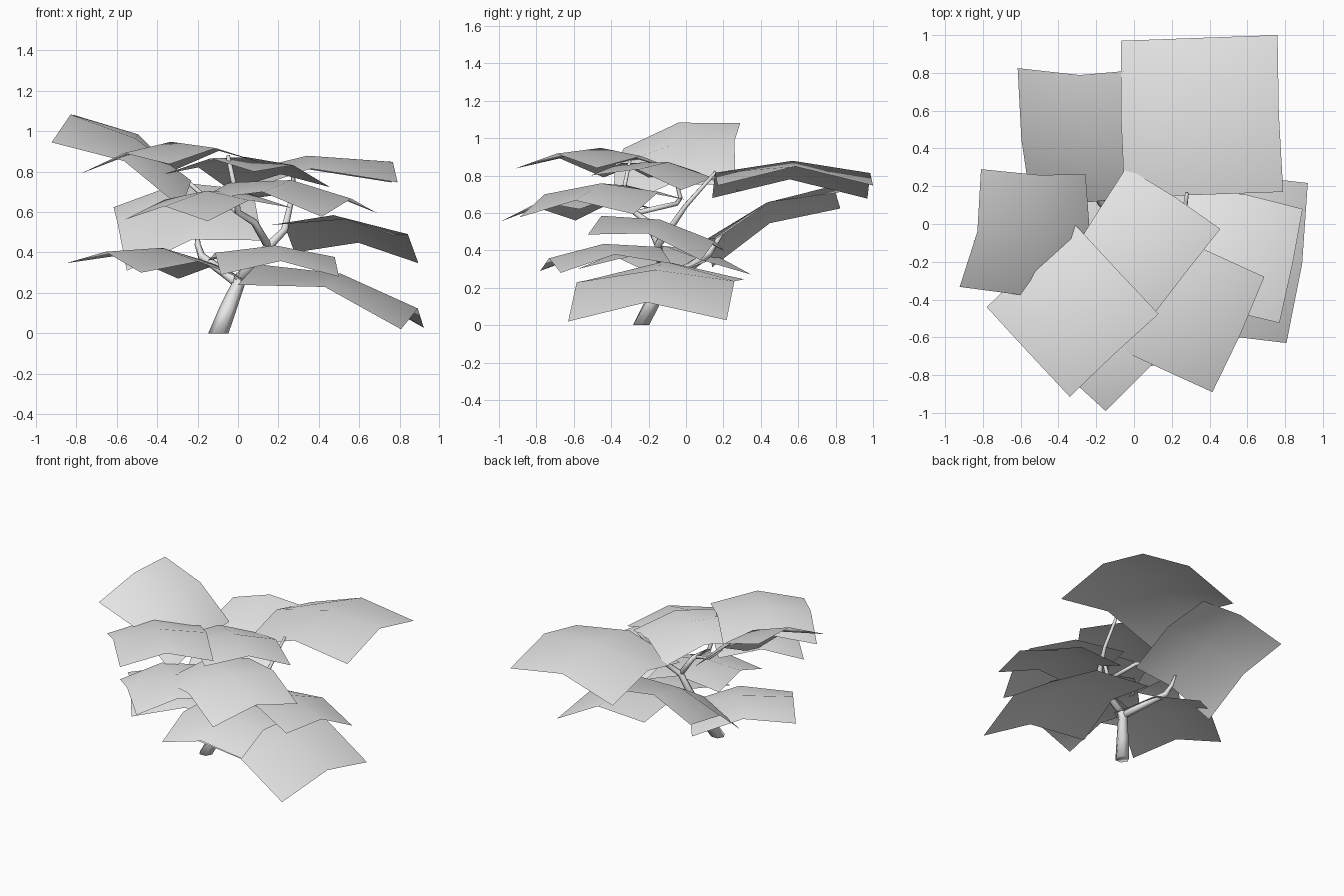
import bpy
import math
from mathutils import Vector

if "Cube" in bpy.data.objects:
    bpy.data.objects.remove(bpy.data.objects["Cube"])


def material(name, rgb):
    m = bpy.data.materials.new(name)
    m.diffuse_color = (*rgb, 1)
    m.use_nodes = True
    m.node_tree.nodes["Principled BSDF"].inputs["Base Color"].default_value = m.diffuse_color
    return m


GREY = material("pale_grey", (0.8, 0.8, 0.8))


def make_object(name, verts, faces):
    me = bpy.data.meshes.new(name)
    me.from_pydata(verts, [], faces)
    me.materials.append(GREY)
    for p in me.polygons:
        p.use_smooth = True
    ob = bpy.data.objects.new(name, me)
    bpy.context.collection.objects.link(ob)
    return ob


def leaf(name, *corners):
    """Domed 2 x 2 sheet spanned by four corners, counter-clockwise from above."""
    a, b, c, d = (Vector(p) for p in corners)
    normal = (c - a).cross(d - b).normalized()
    side = ((b - a).length + (d - a).length + (c - b).length + (c - d).length) / 4
    verts = []
    for j in range(3):
        for i in range(3):
            u, v = i / 2, j / 2
            p = a.lerp(b, u).lerp(d.lerp(c, u), v)
            lift = (0, 0.122, 0.2)[(i == 1) + (j == 1)]
            verts.append(p + normal * lift * side)
    faces = [(k, k + 1, k + 4, k + 3) for k in (0, 1, 3, 4)]
    make_object(name, verts, faces)


def limb(name, points, sides=6):
    """Tapered tube through (x, y, z, radius) points."""
    pts = [Vector(p[:3]) for p in points]
    n = len(pts)
    verts, faces = [], []
    for i, p in enumerate(pts):
        t = (pts[min(i + 1, n - 1)] - pts[max(i - 1, 0)]).normalized()
        if i == 0 and p.z == 0:
            t = Vector((0, 0, 1))          # flat foot on the ground
        s = t.cross(Vector((0, 1, 0))).normalized()
        w = t.cross(s)
        for k in range(sides):
            ang = 2 * math.pi * k / sides
            verts.append(p + points[i][3] * (s * math.cos(ang) + w * math.sin(ang)))
    for i in range(n - 1):
        for k in range(sides):
            k2 = (k + 1) % sides
            faces.append((i * sides + k, i * sides + k2,
                          (i + 1) * sides + k2, (i + 1) * sides + k))
    faces.append(tuple(reversed(range(sides))))
    faces.append(tuple(range((n - 1) * sides, n * sides)))
    make_object(name, verts, faces)


# Trunk and branches
limb("trunk", [(-.097, -.24, 0, .05), (-.05, -.18, .12, .042),
               (0, -.12, .24, .032), (.02, -.12, .29, .028)])
limb("left_branch", [(0, -.12, .25, .026), (-.08, .02, .31, .024),
                     (-.18, .12, .38, .02), (-.2, .16, .44, .015), (-.2, .2, .5, .008)])
limb("right_branch", [(0, -.12, .26, .028), (.15, -.15, .43, .022),
                      (.23, -.09, .51, .018), (.26, .0, .64, .014), (.28, .16, .82, .01)])
limb("middle_branch", [(.15, -.15, .43, .02), (.08, -.2, .55, .018), (0, -.27, .6, .016),
                       (-.02, -.33, .74, .013), (-.05, -.3, .88, .01)])
limb("upper_left_branch", [(0, -.27, .6, .015), (-.06, -.05, .65, .014),
                           (-.17, -.03, .68, .012), (-.26, -.05, .76, .01)])

# Upper leaves
leaf("back_right_leaf", (-.05, .14, .68), (.79, .17, .747), (.76, 1, .747), (-.07, .97, .677))
leaf("back_left_leaf", (-.55, .14, .31), (.12, .16, .46), (.07, .82, .71), (-.616, .825, .624))
leaf("left_leaf", (-.923, -.333, .945), (-.28, -.39, .62), (-.257, .265, .75), (-.81, .29, 1.08))
leaf("front_left_leaf", (-.34, -.915, .837), (.13, -.476, .84), (-.31, -.005, .81), (-.78, -.44, .79))
leaf("crown_leaf", (.08, -.51, .8), (.457, -.026, .723), (-.04, .3, .71), (-.36, -.2, .79))
# Middle leaves
leaf("front_right_leaf", (.415, -.89, .577), (.69, -.28, .594), (.085, 0, .67), (-.19, -.61, .66))
leaf("front_leaf", (-.15, -.99, .555), (.27, -.57, .62), (-.15, -.17, .62), (-.567, -.59, .56))
leaf("right_leaf", (.156, -.41, .535), (.77, -.524, .485), (.893, .08, .347), (.28, .2, .4))
# Lower leaves
leaf("low_right_leaf", (0, -.53, .24), (.807, -.63, .02), (.92, .217, .027), (.13, .31, .245))
leaf("low_front_leaf", (-.085, -.78, .29), (.5, -.67, .28), (.45, -.08, .33), (-.15, -.18, .36))
leaf("low_left_leaf", (-.48, -.58, .3), (.07, -.13, .25), (-.295, .35, .27), (-.85, -.09, .347))
